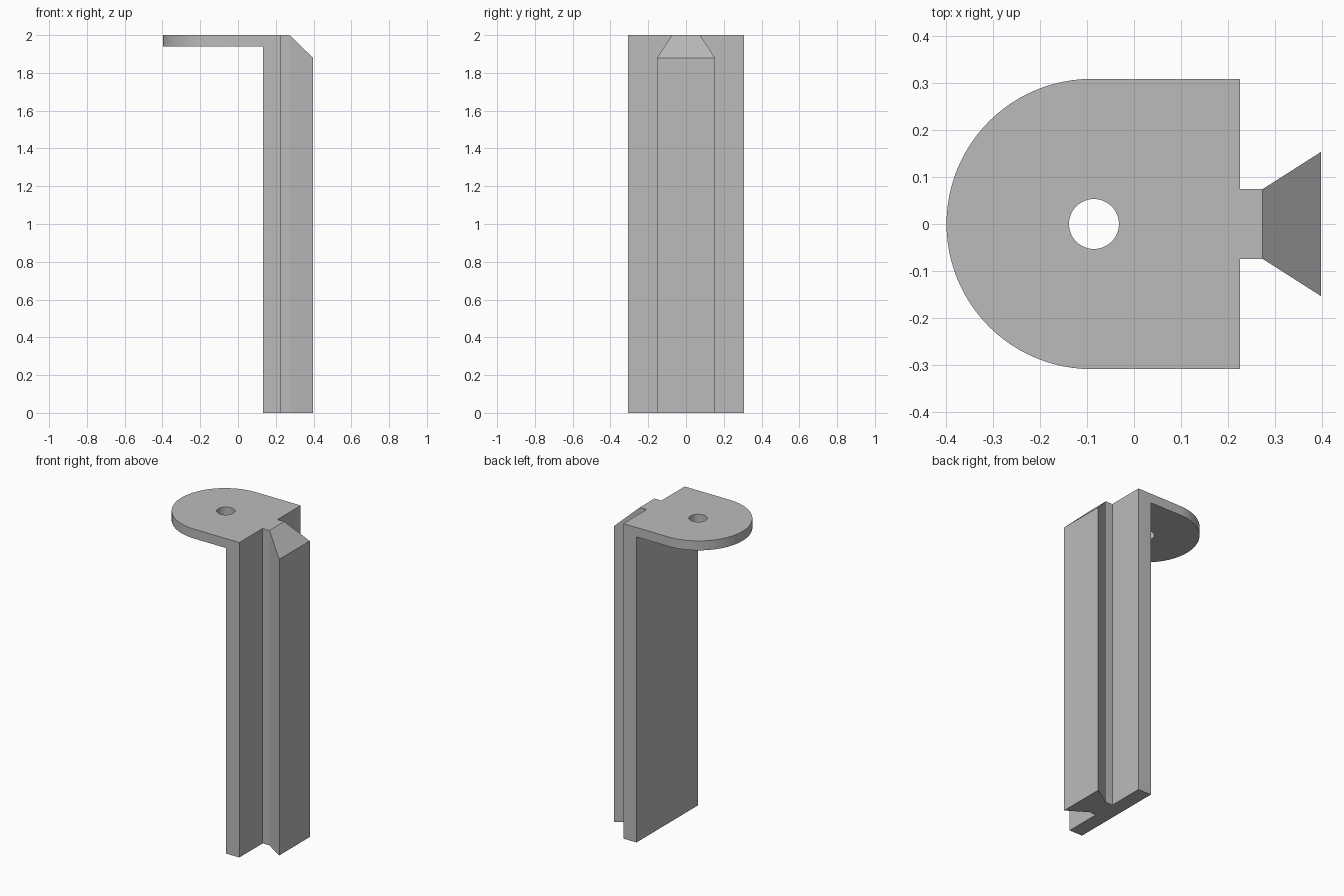
import bpy, bmesh, math
from mathutils import Vector

cube = bpy.data.objects.get("Cube")
if cube:
    bpy.data.objects.remove(cube, do_unlink=True)

TOP = 2.0
PLATE_Z = 1.94
HALF = 0.308          # half width of the bracket
BACK, FACE = 0.132, 0.225
NECK_X, TAIL_X = 0.273, 0.397
ARC_X = -0.09

grey = bpy.data.materials.new("plain grey")
grey.use_nodes = True
colour = (0.5, 0.5, 0.5, 1)
grey.diffuse_color = colour
grey.node_tree.nodes["Principled BSDF"].inputs["Base Color"].default_value = colour


def prism(name, outline, z0, z1, chamfer=None):
    """Extrude an outline upwards; optionally slice off one corner."""
    bm = bmesh.new()
    base = bm.faces.new([bm.verts.new((x, y, z0)) for x, y in outline])
    ext = bmesh.ops.extrude_face_region(bm, geom=[base])
    verts = [v for v in ext["geom"] if isinstance(v, bmesh.types.BMVert)]
    bmesh.ops.translate(bm, vec=(0, 0, z1 - z0), verts=verts)
    if chamfer:
        point, normal = chamfer
        geom = bm.verts[:] + bm.edges[:] + bm.faces[:]
        cut = bmesh.ops.bisect_plane(bm, geom=geom, dist=1e-5, plane_co=point,
                                     plane_no=normal, clear_outer=True)
        bmesh.ops.holes_fill(bm, edges=[e for e in bm.edges if e.is_boundary])
    bmesh.ops.recalc_face_normals(bm, faces=bm.faces)
    mesh = bpy.data.meshes.new(name)
    bm.to_mesh(mesh)
    bm.free()
    mesh.materials.append(grey)
    obj = bpy.data.objects.new(name, mesh)
    bpy.context.collection.objects.link(obj)
    return obj


def arc(cx, radius, start, end, steps):
    angles = [start + (end - start) * i / steps for i in range(steps + 1)]
    return [(cx + radius * math.cos(a), radius * math.sin(a)) for a in angles]


def combine(target, tool, operation):
    mod = target.modifiers.new(operation.lower(), 'BOOLEAN')
    mod.operation = operation
    mod.solver = 'EXACT'
    mod.object = tool
    bpy.context.view_layer.objects.active = target
    bpy.ops.object.modifier_apply(modifier=mod.name)
    bpy.data.objects.remove(tool, do_unlink=True)


# Upright wall with neck and dovetail rail, sloped off at the top
half_profile = [(BACK, HALF), (FACE, HALF), (FACE, 0.074),
                (NECK_X, 0.074), (TAIL_X, 0.153)]
profile = half_profile + [(x, -y) for x, y in reversed(half_profile)]
slope = (Vector((NECK_X, 0, TOP)), Vector((0.12, 0, TAIL_X - NECK_X)).normalized())
bracket = prism("dovetail_bracket", profile, 0, TOP, slope)

# Rounded top plate
plate_outline = [(BACK, HALF)] + arc(ARC_X, HALF, math.pi / 2, math.pi * 1.5, 48) + [(BACK, -HALF)]
plate = prism("top_plate", plate_outline, PLATE_Z, TOP)

# Screw hole through the plate
hole = prism("hole_cutter", arc(-0.085, 0.053, 0, math.tau, 48)[:-1], PLATE_Z - 0.1, TOP + 0.1)
hole.hide_render = True
combine(plate, hole, 'DIFFERENCE')
combine(bracket, plate, 'UNION')

bpy.ops.object.select_all(action='DESELECT')
bracket.select_set(True)
bpy.context.view_layer.objects.active = bracket
bpy.ops.object.shade_smooth_by_angle(angle=math.radians(30))
